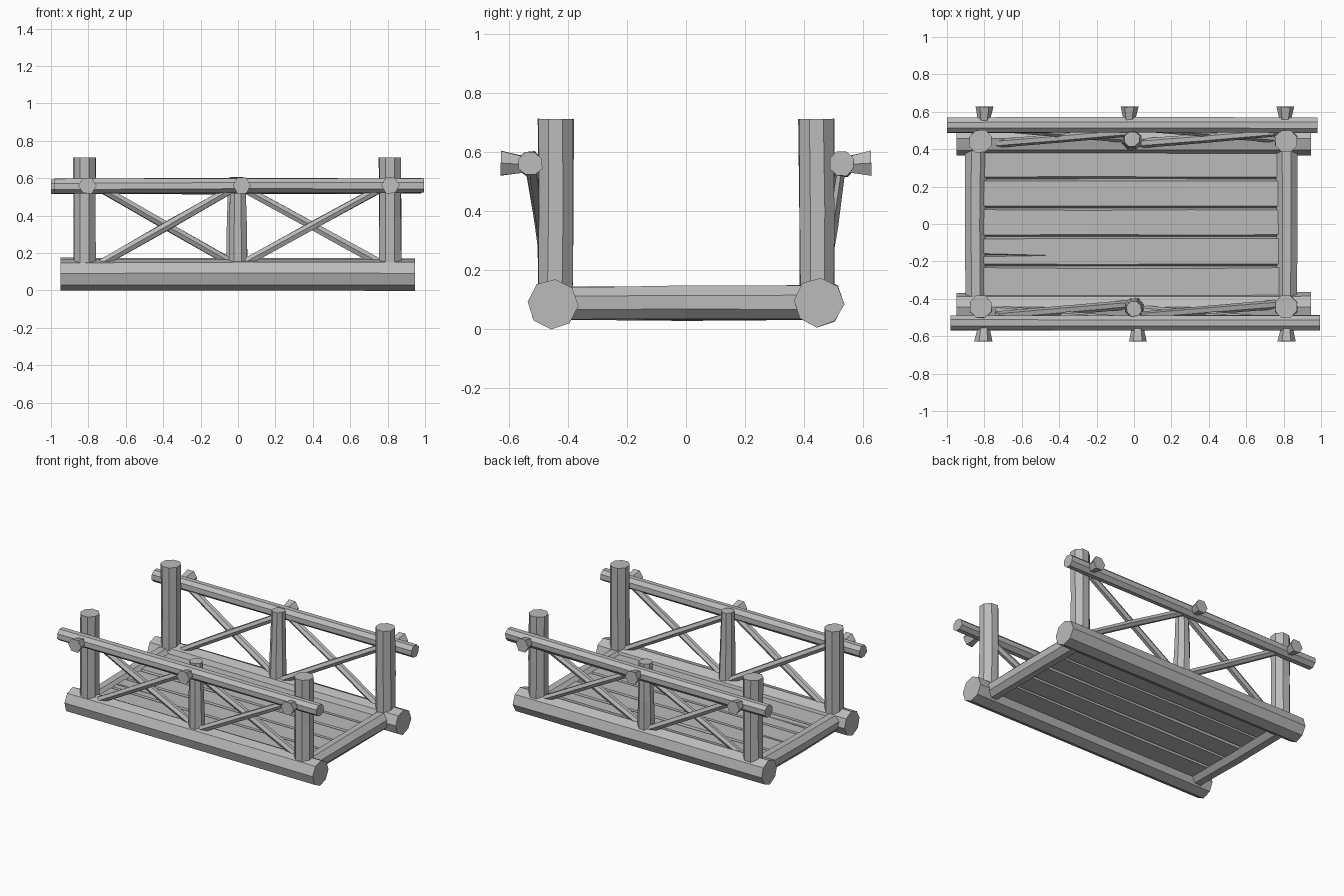
import bpy, bmesh, math, random
from mathutils import Vector

random.seed(4)
if "Cube" in bpy.data.objects:
    bpy.data.objects.remove(bpy.data.objects["Cube"], do_unlink=True)

wood = bpy.data.materials.new("grey_wood")
wood.use_nodes = True
GREY = (0.5, 0.5, 0.5, 1)
wood.diffuse_color = GREY
wood.node_tree.nodes["Principled BSDF"].inputs["Base Color"].default_value = GREY


def finish(name, bm):
    bmesh.ops.recalc_face_normals(bm, faces=bm.faces)
    mesh = bpy.data.meshes.new(name)
    bm.to_mesh(mesh)
    bm.free()
    mesh.materials.append(wood)
    obj = bpy.data.objects.new(name, mesh)
    bpy.context.collection.objects.link(obj)
    return obj


def loft(name, rings):
    """Skin a list of equal-sized rings and cap both ends."""
    bm = bmesh.new()
    loops = [[bm.verts.new(p) for p in ring] for ring in rings]
    n = len(loops[0])
    for a, b in zip(loops, loops[1:]):
        for i in range(n):
            j = (i + 1) % n
            bm.faces.new((a[i], a[j], b[j], b[i]))
    bm.faces.new(loops[0])
    bm.faces.new(loops[-1])
    return finish(name, bm)


def log(name, start, end, r0, r1, sides=8, turn=0.0, wobble=0.003):
    """Hand-cut round timber: slightly bent and uneven, flat facets."""
    start, end = Vector(start), Vector(end)
    axis = (end - start).normalized()
    ref = Vector((0, 1, 0)) if abs(axis.z) > 0.9 else Vector((0, 0, 1))
    side = axis.cross(ref).normalized()
    up = side.cross(axis)
    rings = []
    for t in (0, 0.5, 1):
        shift = (side + up) * (random.uniform(-wobble, wobble) if t == 0.5 else 0)
        r = r0 + (r1 - r0) * t
        ring = []
        for k in range(sides):
            a = turn + math.tau * k / sides
            rr = r + random.uniform(-wobble, wobble)
            ring.append(start.lerp(end, t) + shift + (side * math.cos(a) + up * math.sin(a)) * rr)
        rings.append(ring)
    return loft(name, rings)


FLAT = math.pi / 8
# Per side: sign, log height, rail ends, middle post x, peg positions
SIDES = {
    "front": (-1, 0.085, (-0.98, 0.995), 0.0, (-0.805, 0.02, 0.815)),
    "back": (1, 0.09, (-1.0, 0.98), -0.01, (-0.80, -0.025, 0.81)),
}

for side, (s, log_z, (rail_a, rail_b), mid, pegs) in SIDES.items():
    # Base log and handrail
    log(side + "_base_log", (-0.95, s * 0.45, log_z), (0.945, s * 0.45, log_z), 0.084, 0.085, turn=0.08)
    log(side + "_handrail", (rail_a, s * 0.528, 0.557), (rail_b, s * 0.528, 0.56), 0.043, 0.043, turn=FLAT)

    # Corner posts and thinner middle post
    for label, x in (("right", -0.82), ("left", 0.814)):
        log(f"{side}_{label}_post", (x, s * 0.445, 0.09), (x, s * 0.442, 0.712), 0.063, 0.064, turn=FLAT)
    log(side + "_middle_post", (mid, s * 0.447, 0.1), (mid, s * 0.455, 0.605), 0.056, 0.043, turn=FLAT)

    # Crossed braces leaning out from the log to the rail
    for label, xa, xb in (("right", -0.73, -0.03), ("left", 0.03, 0.76)):
        for i, (bottom, top) in enumerate(((xa, xb), (xb, xa))):
            off = 0.014 * (1 if i else -1)
            log(f"{side}_{label}_brace_{i + 1}", (bottom, s * 0.445 + off, 0.145),
                (top, s * 0.505 + off, 0.545), 0.024, 0.024, sides=6, wobble=0.002)

    # Flared pegs pinning the rail
    for label, x in zip(("right", "middle", "left"), pegs):
        log(f"{side}_{label}_peg", (x, s * 0.48, 0.557), (x, s * 0.628, 0.562), 0.015, 0.048,
            sides=6, wobble=0.002)

# Cross beams under both ends
for label, x in (("right", -0.845), ("left", 0.815)):
    log(label + "_cross_beam", (x, -0.43, 0.087), (x, 0.43, 0.09), 0.059, 0.062, turn=FLAT)

# Deck planks with steep chamfers meeting in the joints
edges = (-0.40, -0.225, -0.068, 0.085, 0.242, 0.40)
planks = []
for i, (ya, yb) in enumerate(zip(edges, edges[1:])):
    rings = []
    for x in (-0.82, -0.25, 0.3, 0.80):
        d = random.uniform(-0.003, 0.003)
        lo, hi = 0.065 + d, 0.122 + d
        c = 0.011 + random.uniform(-0.003, 0.003)
        rings.append([(x, ya + c, lo), (x, yb - c, lo), (x, yb + 0.001, 0.093),
                      (x, yb - c, hi), (x, ya + c, hi), (x, ya - 0.001, 0.093)])
    planks.append(loft(f"deck_plank_{i + 1}", rings))

# Split running in from the end of one plank
cutter = log("split_cutter", (-0.84, -0.165, 0.125), (-0.4, -0.17, 0.125), 0.03, 0.001, sides=4, wobble=0)
for v in cutter.data.vertices:
    v.co.y = -0.167 + (v.co.y + 0.167) * 0.35
cutter.hide_render = True
cutter.hide_viewport = True
cut = planks[1].modifiers.new("split", 'BOOLEAN')
cut.operation = 'DIFFERENCE'
cut.object = cutter
cut.solver = 'EXACT'
